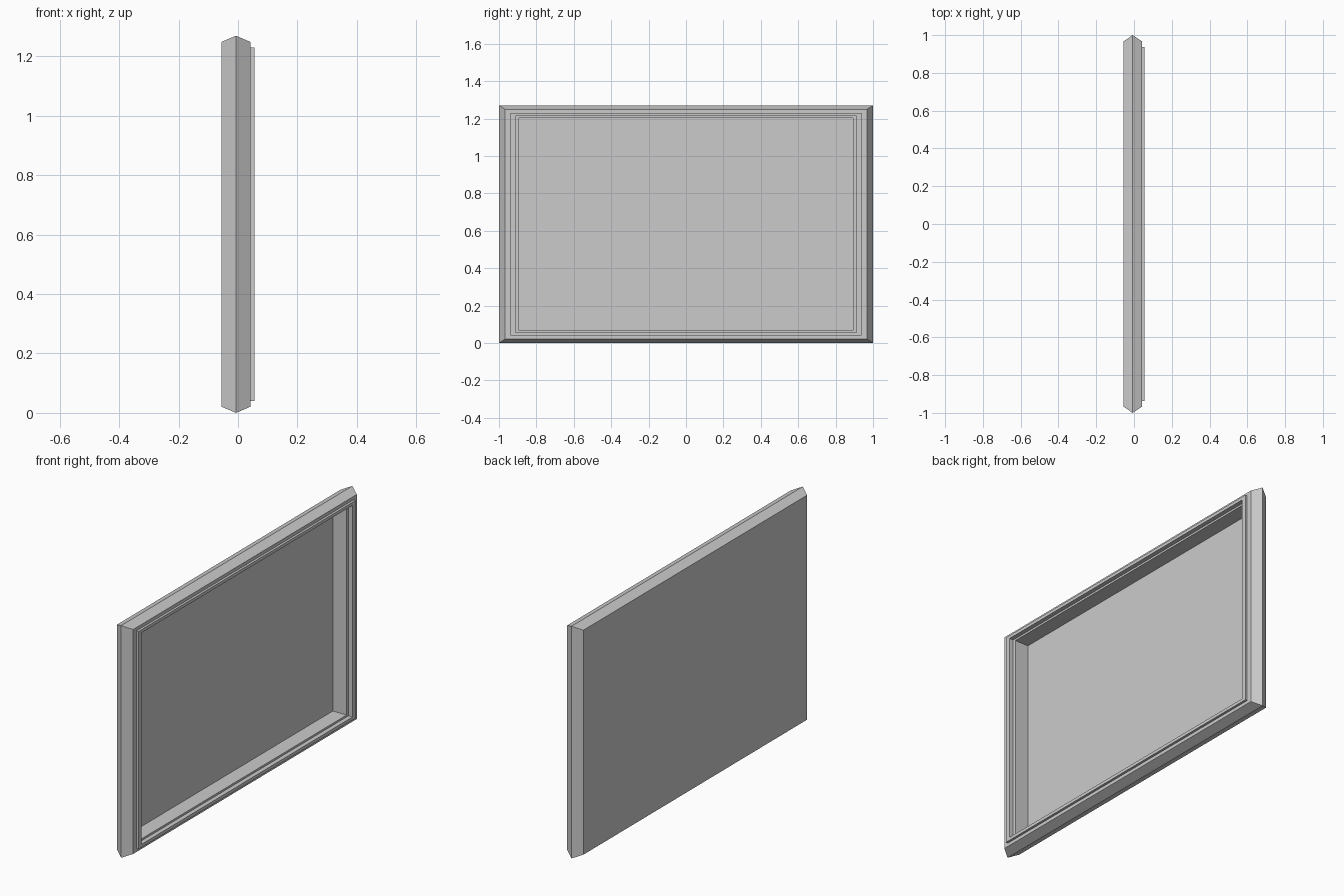
import bpy, bmesh

if "Cube" in bpy.data.objects:
    bpy.data.objects.remove(bpy.data.objects["Cube"])

CENTRE_Z = 0.635   # half height of the outer ridge
ASPECT = 0.635     # height to width ratio


def loft(name, profile, cap_first, cap_last):
    """Skin a chain of nested rectangles given as (x, half width) pairs."""
    bm = bmesh.new()
    loops = []
    for x, s in profile:
        loops.append([bm.verts.new((x, sy * s, CENTRE_Z + sz * s * ASPECT))
                      for sy, sz in ((-1, -1), (1, -1), (1, 1), (-1, 1))])
    for a, b in zip(loops, loops[1:]):
        for i in range(4):
            j = (i + 1) % 4
            bm.faces.new((a[i], a[j], b[j], b[i]))
    if cap_first:
        bm.faces.new(loops[0][::-1])
    if cap_last:
        bm.faces.new(loops[-1])
    mesh = bpy.data.meshes.new(name)
    bm.to_mesh(mesh)
    bm.free()
    obj = bpy.data.objects.new(name, mesh)
    bpy.context.collection.objects.link(obj)
    return obj


# Bevelled housing: flat back, outer ridge, raised lip, stepped recess wall
loft("frame_housing", [
    (-0.056, 0.967),   # back edge
    (-0.007, 1.0),     # outer ridge
    (0.042, 0.967),    # face edge
    (0.042, 0.938),    # foot of the lip
    (0.055, 0.938),    # lip outer edge
    (0.055, 0.911),    # lip inner edge
    (0.031, 0.911),    # inner step
    (0.031, 0.894),    # recess edge
    (-0.052, 0.894),   # recess floor
], cap_first=True, cap_last=False)

# Flat panel closing the floor of the recess
loft("recessed_panel", [(-0.052, 0.894)], cap_first=False, cap_last=True)
